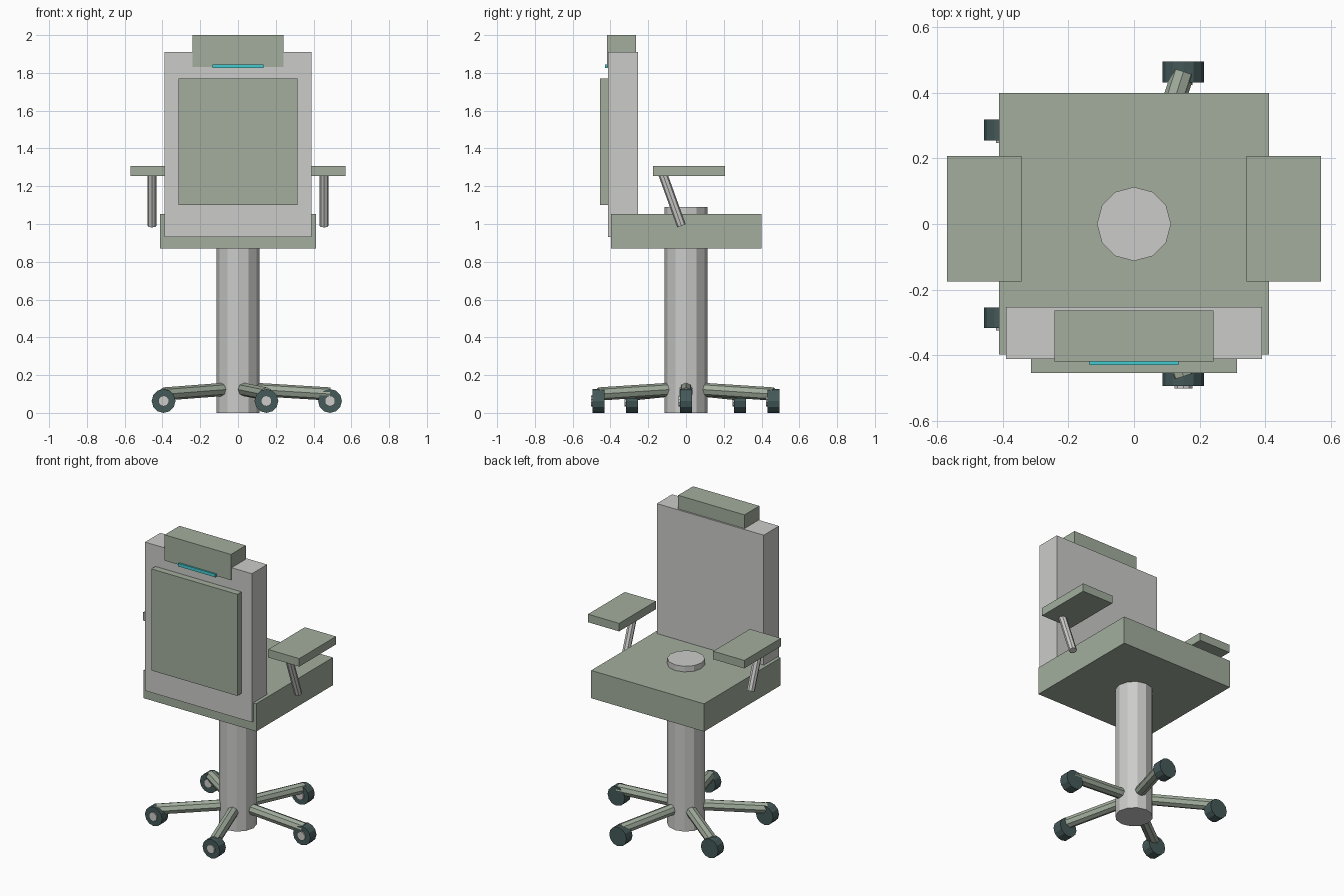
import bpy
from math import cos, sin, tau
from mathutils import Vector

cube = bpy.data.objects.get("Cube")
if cube:
    bpy.data.objects.remove(cube, do_unlink=True)


def material(name, rgb):
    mat = bpy.data.materials.new(name)
    mat.use_nodes = True
    mat.diffuse_color = (*rgb, 1)
    mat.node_tree.nodes["Principled BSDF"].inputs["Base Color"].default_value = (*rgb, 1)
    return mat


sage = material("sage green", (0.36, 0.42, 0.34))
grey = material("light grey", (0.6, 0.6, 0.59))
dark = material("dark slate", (0.06, 0.1, 0.1))
teal = material("teal", (0.06, 0.6, 0.63))


def finish(name, mat):
    obj = bpy.context.object
    obj.name = name
    obj.data.materials.append(mat)
    return obj


def box(name, mat, low, high):
    """Box spanning two opposite corners."""
    low, high = Vector(low), Vector(high)
    bpy.ops.mesh.primitive_cube_add(size=1, location=(low + high) / 2)
    obj = finish(name, mat)
    obj.scale = high - low
    return obj


def rod(name, mat, start, end, radius, sides):
    """Faceted cylinder running between two points."""
    start, end = Vector(start), Vector(end)
    axis = end - start
    bpy.ops.mesh.primitive_cylinder_add(
        vertices=sides, radius=radius, depth=axis.length, location=(start + end) / 2)
    obj = finish(name, mat)
    obj.rotation_euler = axis.to_track_quat("Z", "Y").to_euler()
    return obj


# Seat and central column, which pokes through the seat
box("seat", sage, (-0.412, -0.398, 0.87), (0.412, 0.4, 1.053))
rod("column", grey, (0, 0, 0), (0, 0, 1.09), 0.113, 12)

# Backrest with its padded panel, headrest and bright strip
box("backrest", grey, (-0.39, -0.412, 0.93), (0.39, -0.253, 1.91))
box("back_panel", sage, (-0.314, -0.455, 1.1), (0.314, -0.4, 1.77))
box("headrest", sage, (-0.242, -0.419, 1.83), (0.242, -0.264, 2.0))
box("back_strip", teal, (-0.135, -0.43, 1.825), (0.135, -0.405, 1.845))

# Armrests on slanted posts
for side, s in (("left", 1), ("right", -1)):
    box(side + "_armrest", sage,
        (min(s * 0.343, s * 0.57), -0.176, 1.255),
        (max(s * 0.343, s * 0.57), 0.207, 1.308))
    rod(side + "_armrest_post", grey,
        (s * 0.456, -0.125, 1.27), (s * 0.456, -0.024, 0.99), 0.024, 8)

# Five spokes, each ending in a wheel with a hub cap on its front
for i in range(5):
    c, s = cos(i * tau / 5), sin(i * tau / 5)
    x, y = 0.487 * c, 0.487 * s
    rod(f"leg_{i + 1}", sage, (0.05 * c, 0.05 * s, 0.127), (x, y, 0.1), 0.035, 8)
    rod(f"wheel_{i + 1}", dark, (x, y - 0.031, 0.063), (x, y + 0.032, 0.063), 0.063, 12)
    rod(f"hub_cap_{i + 1}", grey, (x, y - 0.039, 0.063), (x, y, 0.063), 0.029, 10)
